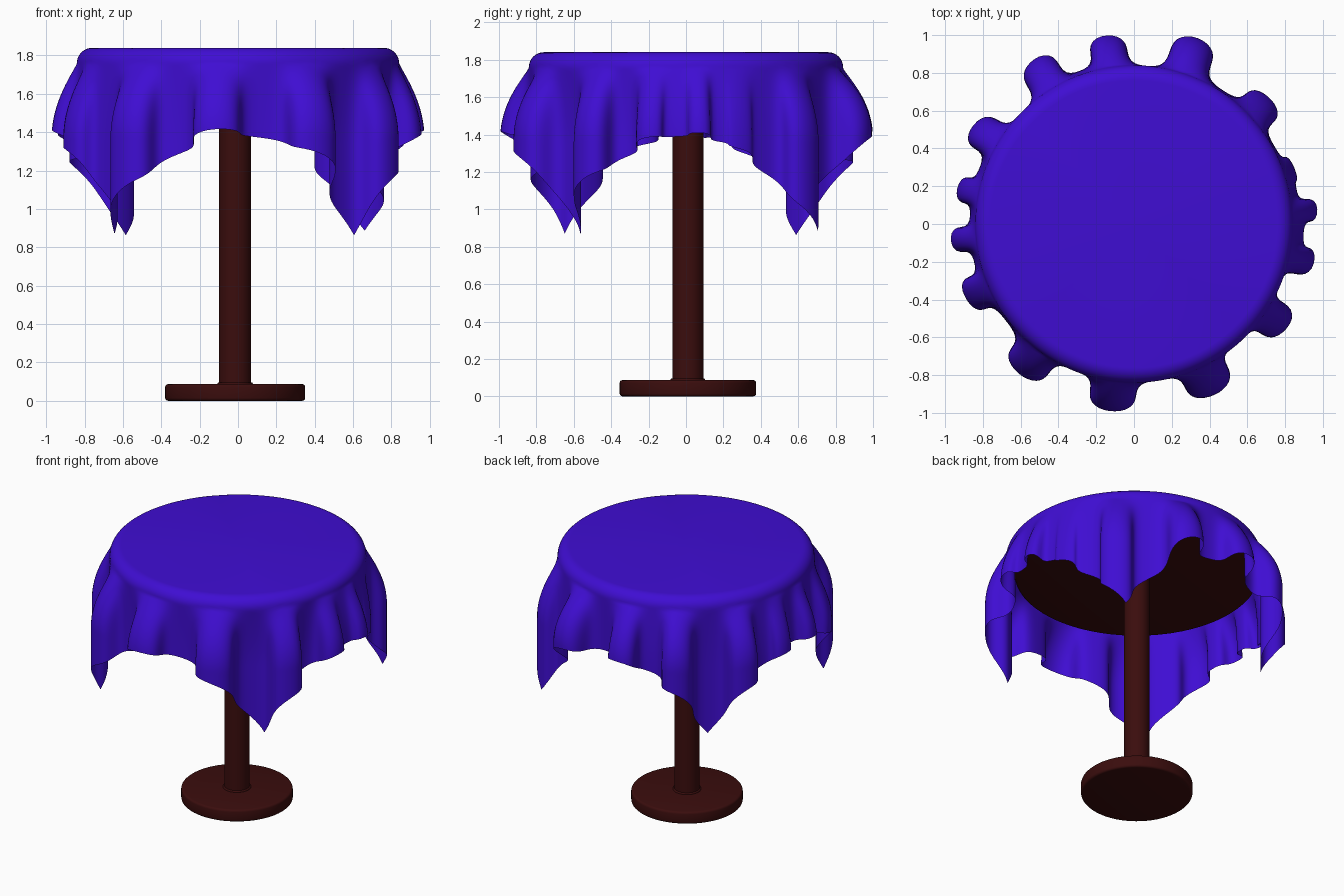
import bpy, bmesh, math
from math import sin, cos, pi, radians

if "Cube" in bpy.data.objects:
    bpy.data.objects.remove(bpy.data.objects["Cube"], do_unlink=True)


def material(name, rgb):
    m = bpy.data.materials.new(name)
    m.use_nodes = True
    m.diffuse_color = (*rgb, 1)
    m.node_tree.nodes["Principled BSDF"].inputs["Base Color"].default_value = (*rgb, 1)
    return m


violet = material("violet cloth", (0.05, 0.004, 0.65))
brown = material("dark brown wood", (0.043, 0.004, 0.004))


def finish(bm, name, mat, angle):
    bmesh.ops.recalc_face_normals(bm, faces=bm.faces)
    mesh = bpy.data.meshes.new(name)
    bm.to_mesh(mesh)
    bm.free()
    ob = bpy.data.objects.new(name, mesh)
    bpy.context.collection.objects.link(ob)
    mesh.materials.append(mat)
    bpy.ops.object.select_all(action="DESELECT")
    ob.select_set(True)
    bpy.context.view_layer.objects.active = ob
    bpy.ops.object.shade_smooth_by_angle(angle=radians(angle))
    return ob


def disc(name, radius, bottom, top, bevel):
    """Upright round slab or post with softened rims."""
    bm = bmesh.new()
    bmesh.ops.create_cone(bm, cap_ends=True, segments=64, radius1=radius,
                          radius2=radius, depth=top - bottom)
    bmesh.ops.translate(bm, verts=bm.verts, vec=(-0.015, 0.01, (top + bottom) / 2))
    if bevel:
        rims = [e for e in bm.edges if abs(e.verts[0].co.z - e.verts[1].co.z) < 1e-4]
        bmesh.ops.bevel(bm, geom=rims, offset=bevel, segments=3, profile=0.5,
                        affect="EDGES")
    return finish(bm, name, brown, 40)


# Wooden stand
disc("base", 0.365, 0, 0.087, 0.015)
disc("post_collar", 0.092, 0.08, 0.096, 0.006)
disc("post", 0.083, 0.08, 1.67, 0)
disc("tabletop", 0.8, 1.65, 1.825, 0.02)

# Cloth folds, anticlockwise: angle of crest, crest radius, radius of next hollow
FOLDS = [(-175, 0.975, 0.87), (-158, 0.975, 0.85), (-127, 1.0, 0.83),
         (-97.5, 1.0, 0.83), (-64.5, 1.0, 0.81), (-33, 0.98, 0.82),
         (-12, 0.975, 0.90), (5, 0.975, 0.88), (18, 0.90, 0.85),
         (42, 0.98, 0.85), (71.5, 1.04, 0.84), (99, 1.01, 0.86),
         (120.5, 1.02, 0.83), (150, 1.0, 0.87), (169, 0.955, 0.87)]
HALF, FLAT, BEND, TOP = 1.26, 0.76, 0.08, 1.84
COLUMNS, ROWS = 384, 44


def fold(theta):
    """Hem radius and sideways bulge for a direction in degrees."""
    for i, (a, crest, hollow) in enumerate(FOLDS):
        b, next_crest, _ = FOLDS[(i + 1) % len(FOLDS)]
        width = (b - a) % 360
        t = ((theta - a) % 360) / width
        if t < 1:
            peak = crest if t < 0.5 else next_crest
            wave = ((1 + cos(2 * pi * t)) / 2) ** 1.15
            return hollow + (peak - hollow) * wave, 0.065 * width * sin(4 * pi * t)


def column(theta):
    """Points down the cloth from the flat top to the hem of a square sheet."""
    a = radians(theta)
    reach = HALF / max(abs(cos(a)), abs(sin(a))) - FLAT
    hem, bulge = fold(theta)
    arc = BEND * pi / 2
    points, r_old, z, d_old = [], FLAT, TOP, 0
    for k in range(ROWS + 1):
        d = reach * k / ROWS
        e = max(0, d - arc)
        grow = sin(pi / 2 * min(1, e / 0.42))
        r = FLAT + BEND * sin(min(d, arc) / BEND) + (hem - FLAT - BEND) * grow
        z -= math.sqrt(max(0, (d - d_old) ** 2 - (r - r_old) ** 2))
        turn = a + radians(bulge * grow)
        points.append((r * cos(turn), r * sin(turn), z))
        r_old, d_old = r, d
    return points


# Draped tablecloth
bm = bmesh.new()
center = bm.verts.new((0, 0, TOP))
columns = [[bm.verts.new(p) for p in column(360 * i / COLUMNS)] for i in range(COLUMNS)]
for i, left in enumerate(columns):
    right = columns[(i + 1) % COLUMNS]
    bm.faces.new((center, left[0], right[0]))
    for k in range(ROWS):
        bm.faces.new((left[k], left[k + 1], right[k + 1], right[k]))
finish(bm, "tablecloth", violet, 80)
